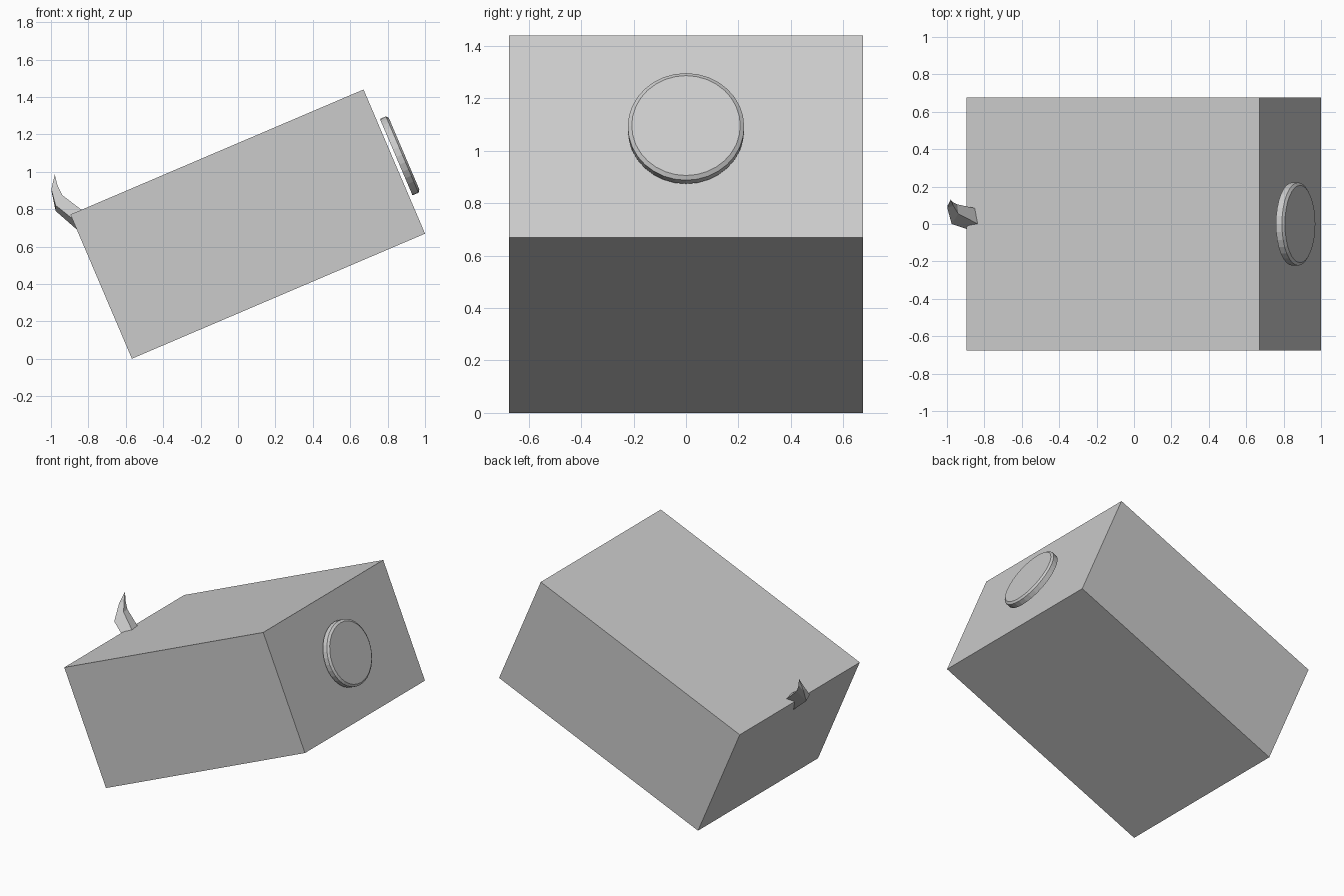
import bpy, bmesh, math
from mathutils import Matrix, Vector

if "Cube" in bpy.data.objects:
    bpy.data.objects.remove(bpy.data.objects["Cube"])

TILT = math.radians(23.1)
ROT = Matrix.Rotation(-TILT, 4, 'Y')


def make_object(name, bm):
    bmesh.ops.recalc_face_normals(bm, faces=bm.faces[:])
    mesh = bpy.data.meshes.new(name)
    bm.to_mesh(mesh)
    bm.free()
    obj = bpy.data.objects.new(name, mesh)
    bpy.context.collection.objects.link(obj)
    return obj


# Tilted box body
bm = bmesh.new()
bmesh.ops.create_cube(bm, size=1)
bmesh.ops.scale(bm, vec=(1.704, 1.35, 0.838), verts=bm.verts)
bmesh.ops.transform(bm, matrix=Matrix.Translation((0.052, 0, 0.72)) @ ROT, verts=bm.verts)
make_object("body", bm)

# Round nose plate, chamfered on its outer rim, floating just off the box end
SIDES = 32
bm = bmesh.new()
rings = []
for along, radius in ((-0.023, 0.222), (0.012, 0.222), (0.023, 0.207)):
    ring = []
    for i in range(SIDES):
        a = 2 * math.pi * i / SIDES
        ring.append(bm.verts.new((along, radius * math.cos(a), radius * math.sin(a))))
    rings.append(ring)


def skin(bm, rings):
    n = len(rings[0])
    for lo, hi in zip(rings, rings[1:]):
        for i in range(n):
            j = (i + 1) % n
            bm.faces.new((lo[i], lo[j], hi[j], hi[i]))


skin(bm, rings)
bm.faces.new(rings[0])
bm.faces.new(rings[-1])
bmesh.ops.transform(bm, matrix=Matrix.Translation((0.867, 0, 1.087)) @ ROT, verts=bm.verts)
make_object("nose_plate", bm)

# Small curled tail: four-sided sections (front, inner, back, under) closing to a tip
sections = [
    [(-0.855, -0.04, 0.725), (-0.815, -0.01, 0.78), (-0.83, 0.08, 0.77), (-0.855, 0.02, 0.685)],
    [(-0.975, 0.0, 0.82), (-0.94, 0.055, 0.875), (-0.945, 0.105, 0.875), (-0.975, 0.04, 0.79)],
    [(-0.998, 0.085, 0.905), (-0.966, 0.098, 0.93), (-0.97, 0.118, 0.93), (-0.996, 0.1, 0.89)],
]
bm = bmesh.new()
rings = [[bm.verts.new(p) for p in s] for s in sections]
skin(bm, rings)
bm.faces.new(rings[0])
tip = bm.verts.new((-0.98, 0.13, 0.985))
for i in range(4):
    bm.faces.new((rings[-1][i], rings[-1][(i + 1) % 4], tip))
make_object("tail", bm)
